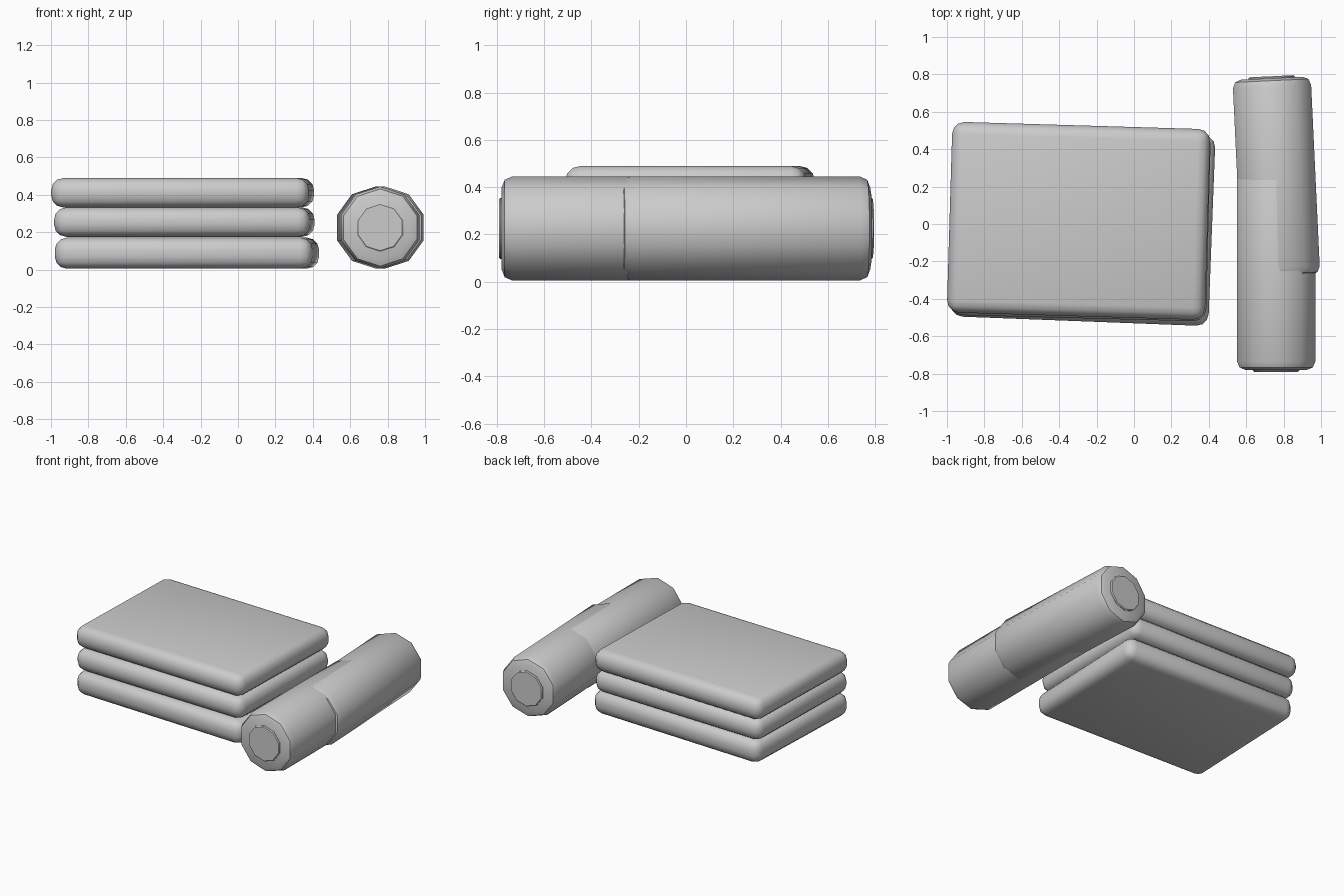
import bpy, bmesh, math

if "Cube" in bpy.data.objects:
    bpy.data.objects.remove(bpy.data.objects["Cube"])


def finish(name, bm, loc, rot_z):
    mesh = bpy.data.meshes.new(name)
    bm.to_mesh(mesh)
    bm.free()
    ob = bpy.data.objects.new(name, mesh)
    bpy.context.collection.objects.link(ob)
    ob.location = loc
    ob.rotation_euler.z = math.radians(rot_z)
    bpy.ops.object.select_all(action='DESELECT')
    ob.select_set(True)
    bpy.context.view_layer.objects.active = ob
    bpy.ops.object.shade_smooth_by_angle(angle=math.radians(40))
    return ob


def folded_towel(name, loc, size, rot_z):
    bm = bmesh.new()
    bmesh.ops.create_cube(bm, size=1)
    bmesh.ops.scale(bm, vec=size, verts=bm.verts)
    bmesh.ops.bevel(bm, geom=bm.edges[:], offset=0.065, segments=3,
                    profile=0.5, affect='EDGES')
    return finish(name, bm, loc, rot_z)


def roll(name, loc, radius, length, rot_z, bevel, segments):
    # ten-sided cylinder along y, corners at top and bottom, rims rounded
    bm = bmesh.new()
    n = 10
    rings = [[bm.verts.new((radius * math.sin(2 * math.pi * i / n), y,
                            radius * math.cos(2 * math.pi * i / n)))
              for i in range(n)] for y in (-length / 2, length / 2)]
    caps = [bm.faces.new(r) for r in rings]
    for i in range(n):
        j = (i + 1) % n
        bm.faces.new((rings[0][i], rings[0][j], rings[1][j], rings[1][i]))
    bmesh.ops.recalc_face_normals(bm, faces=bm.faces)
    rims = [e for c in caps for e in c.edges]
    bmesh.ops.bevel(bm, geom=rims, offset=bevel, segments=segments,
                    profile=0.5, affect='EDGES')
    return finish(name, bm, loc, rot_z)


# stack of folded towels
folded_towel("bottom_towel", (-0.273, -0.01, 0.088), (1.38, 1.02, 0.166), -2.2)
folded_towel("middle_towel", (-0.287, 0.004, 0.254), (1.37, 1.015, 0.157), -1.5)
folded_towel("top_towel", (-0.296, 0.017, 0.411), (1.38, 1.02, 0.157), -1.7)

# rolled towel: straight front half and slightly turned back half
Z = 0.225
roll("roll_front", (0.76, -0.25, Z), 0.22, 1.06, 0, 0.045, 2)
roll("roll_back", (0.761, 0.25, Z), 0.22, 1.06, 2.7, 0.045, 2)

# small raised discs at the roll ends
roll("roll_end_front", (0.76, -0.76, Z), 0.13, 0.06, 0, 0.006, 1)
roll("roll_end_back", (0.737, 0.76, Z), 0.13, 0.06, 2.7, 0.006, 1)
